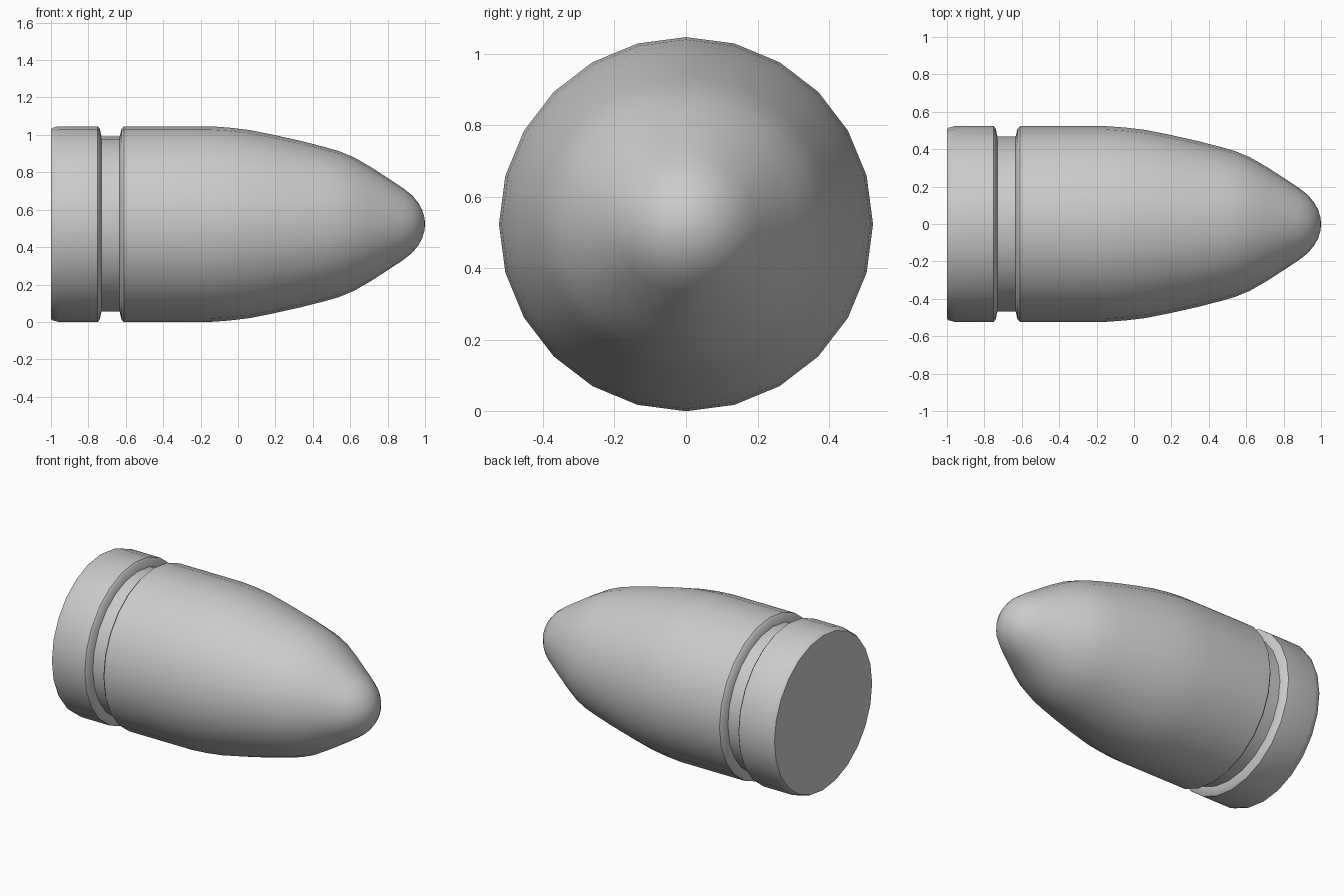
import bpy, bmesh
from math import sin, cos, tau

if "Cube" in bpy.data.objects:
    bpy.data.objects.remove(bpy.data.objects["Cube"])

SIDES = 24
R = 0.523

# Half profile along x: (x, radius), from base rim to nose
profile = [
    (-1.0, 0.508), (-0.99, 0.515), (-0.96, R),
    (-0.75, R), (-0.74, 0.512), (-0.73, 0.468),            # rear band, groove wall
    (-0.633, 0.468), (-0.623, 0.510), (-0.61, R),          # groove floor, front wall
    (-0.4, R), (-0.15, R), (-0.05, 0.516), (0.06, 0.503), (0.2, 0.475),
    (0.33, 0.446), (0.46, 0.413), (0.54, 0.39), (0.62, 0.357),
    (0.71, 0.305), (0.8, 0.247), (0.88, 0.194), (0.93, 0.155),
    (0.965, 0.112), (0.985, 0.075), (0.997, 0.035),
]

bm = bmesh.new()
rings = [[bm.verts.new((x, r * sin(tau * i / SIDES), R + r * cos(tau * i / SIDES)))
          for i in range(SIDES)] for x, r in profile]
for a, b in zip(rings, rings[1:]):
    for i in range(SIDES):
        j = (i + 1) % SIDES
        bm.faces.new((a[i], a[j], b[j], b[i]))

# Flat base and rounded tip
bm.faces.new(rings[0])
tip = bm.verts.new((1.0, 0, R))
for i in range(SIDES):
    bm.faces.new((rings[-1][i], rings[-1][(i + 1) % SIDES], tip))
bmesh.ops.recalc_face_normals(bm, faces=bm.faces[:])

mesh = bpy.data.meshes.new("bullet_body")
bm.to_mesh(mesh)
bm.free()
body = bpy.data.objects.new("bullet_body", mesh)
bpy.context.collection.objects.link(body)
bpy.context.view_layer.objects.active = body
body.select_set(True)
bpy.ops.object.shade_smooth_by_angle(angle=0.6)
